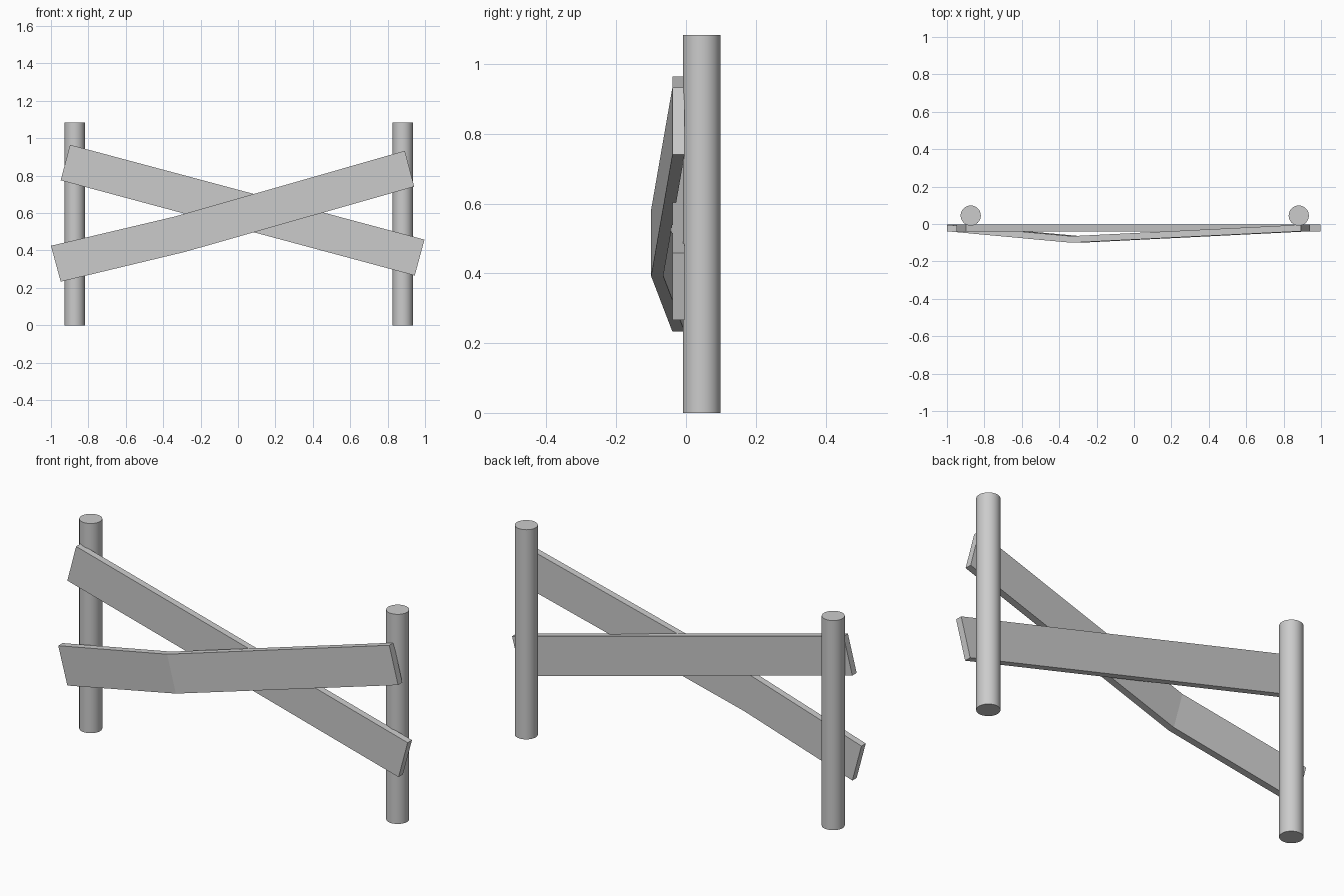
import bpy, bmesh, math

cube = bpy.data.objects.get("Cube")
if cube:
    bpy.data.objects.remove(cube, do_unlink=True)

# Single plain grey material
grey = bpy.data.materials.new("plain_grey")
grey.use_nodes = True
colour = (0.6, 0.6, 0.6, 1)
grey.diffuse_color = colour
grey.node_tree.nodes["Principled BSDF"].inputs["Base Color"].default_value = colour

HEIGHT, RADIUS, THICK = 1.083, 0.054, 0.035


def post(name, x):
    """Round upright standing on the ground."""
    bpy.ops.mesh.primitive_cylinder_add(vertices=32, radius=RADIUS, depth=HEIGHT,
                                        location=(x, 0.045, HEIGHT / 2))
    obj = bpy.context.object
    obj.name = name
    obj.data.materials.append(grey)
    bpy.ops.object.shade_smooth_by_angle(angle=math.radians(40))


def board(name, stations):
    """Plank through stations of (top x, top z, bottom x, bottom z, front y)."""
    bm = bmesh.new()
    rings = []
    for tx, tz, bx, bz, y in stations:
        corners = [(tx, y, tz), (bx, y, bz), (bx, y + THICK, bz), (tx, y + THICK, tz)]
        rings.append([bm.verts.new(c) for c in corners])
    for a, b in zip(rings, rings[1:]):
        for i in range(4):
            j = (i + 1) % 4
            bm.faces.new((a[i], a[j], b[j], b[i]))
    bm.faces.new(rings[0])
    bm.faces.new(rings[-1])
    bmesh.ops.recalc_face_normals(bm, faces=bm.faces)
    mesh = bpy.data.meshes.new(name)
    bm.to_mesh(mesh)
    bm.free()
    mesh.materials.append(grey)
    bpy.context.collection.objects.link(bpy.data.objects.new(name, mesh))


# Uprights
post("right_post", -0.873)
post("left_post", 0.881)

# Straight plank behind, bowed plank crossing in front
board("straight_board", [(-0.898, 0.965, -0.948, 0.775, -0.039),
                         (0.997, 0.458, 0.945, 0.266, -0.039)])
board("bent_board", [(-1.0, 0.425, -0.948, 0.233, -0.039),
                     (-0.335, 0.582, -0.285, 0.392, -0.1),
                     (0.892, 0.933, 0.942, 0.741, -0.039)])
